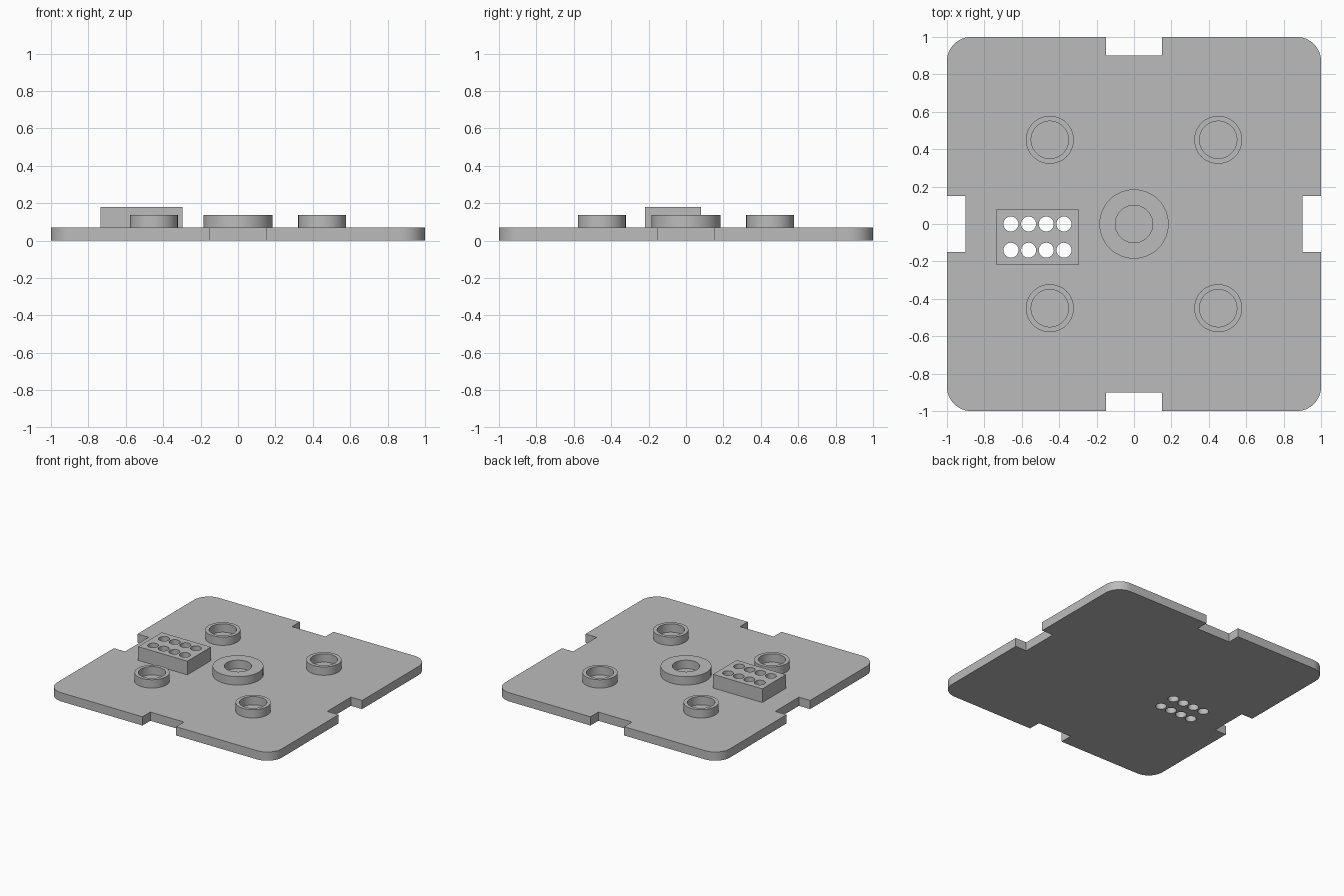
import bpy
import bmesh
from math import cos, sin, pi, radians

if "Cube" in bpy.data.objects:
    bpy.data.objects.remove(bpy.data.objects["Cube"], do_unlink=True)

# Single grey material
grey = bpy.data.materials.new("light_grey")
grey.use_nodes = True
colour = (0.5, 0.5, 0.5, 1)
grey.diffuse_color = colour
grey.node_tree.nodes["Principled BSDF"].inputs["Base Color"].default_value = colour


def arc(x, y, r, start=0, end=2 * pi, steps=48):
    return [(x + r * cos(start + (end - start) * i / steps),
             y + r * sin(start + (end - start) * i / steps)) for i in range(steps + 1)]


def circle(x, y, r):
    return arc(x, y, r)[:-1]


def slab(name, loops, bottom, top):
    """Extrude an outline, with any further loops as holes, between two heights."""
    curve = bpy.data.curves.new(name, "CURVE")
    curve.dimensions = "2D"
    curve.fill_mode = "BOTH"
    curve.extrude = (top - bottom) / 2
    for loop in loops:
        spline = curve.splines.new("POLY")
        spline.points.add(len(loop) - 1)
        for point, (x, y) in zip(spline.points, loop):
            point.co = (x, y, 0, 1)
        spline.use_cyclic_u = True
    obj = bpy.data.objects.new(name, curve)
    bpy.context.collection.objects.link(obj)
    bpy.ops.object.select_all(action="DESELECT")
    obj.select_set(True)
    bpy.context.view_layer.objects.active = obj
    bpy.ops.object.convert(target="MESH")
    obj = bpy.context.object
    # Weld caps to walls and set the height
    bm = bmesh.new()
    bm.from_mesh(obj.data)
    bmesh.ops.remove_doubles(bm, verts=bm.verts, dist=0.0001)
    bmesh.ops.translate(bm, verts=bm.verts, vec=(0, 0, (top + bottom) / 2))
    bmesh.ops.recalc_face_normals(bm, faces=bm.faces)
    bm.to_mesh(obj.data)
    bm.free()
    obj.data.materials.clear()
    obj.data.materials.append(grey)
    bpy.ops.object.shade_smooth_by_angle(angle=radians(30))
    return obj


# Plate outline: one notched side and rounded corner, repeated by quarter turns
PLATE_TOP, NOTCH, DEPTH, RADIUS = 0.07, 0.15, 0.1, 0.13
side = [(1, -NOTCH), (1 - DEPTH, -NOTCH), (1 - DEPTH, NOTCH), (1, NOTCH)]
side += arc(1 - RADIUS, 1 - RADIUS, RADIUS, 0, pi / 2, 12)
outline = []
for turn in range(4):
    outline += side
    side = [(-y, x) for x, y in side]

# Two rows of pin holes through the connector and the plate
holes = [circle(-0.658 + 0.0945 * i, y, 0.04) for i in range(4) for y in (0, -0.14)]
slab("base_plate", [outline] + holes, 0, PLATE_TOP)

block = [(-0.735, -0.22), (-0.297, -0.22), (-0.297, 0.08), (-0.735, 0.08)]
slab("connector_block", [block] + holes, PLATE_TOP - 0.005, 0.18)

# Raised rings
RING_TOP = 0.137
slab("centre_ring", [circle(0, 0, 0.185), circle(0, 0, 0.1)], PLATE_TOP - 0.005, RING_TOP)
for y, depth in ((-0.45, "front"), (0.45, "back")):
    for x, hand in ((-0.45, "right"), (0.45, "left")):
        slab(f"{depth}_{hand}_ring", [circle(x, y, 0.128), circle(x, y, 0.1)],
             PLATE_TOP - 0.005, RING_TOP)
